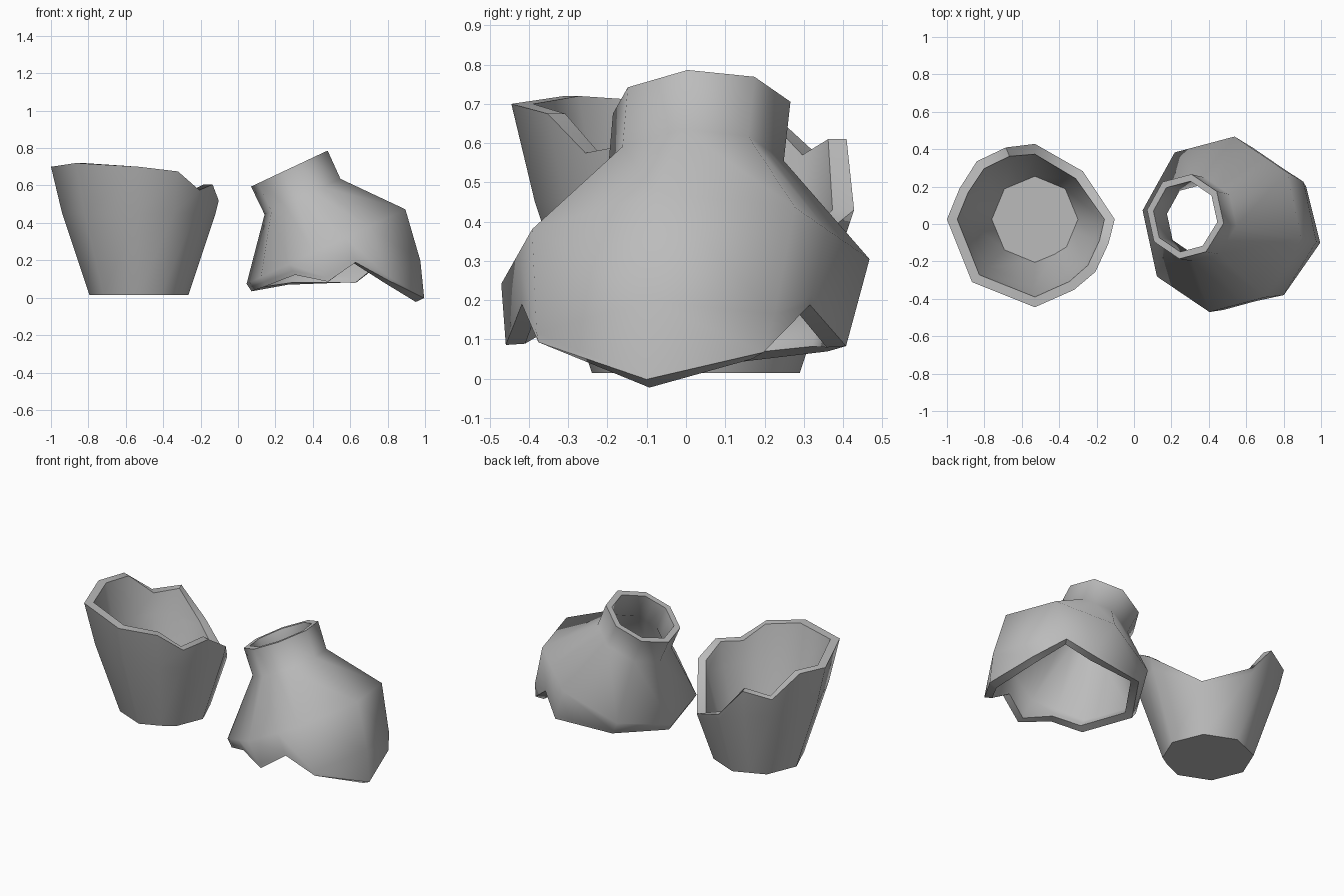
import bpy, bmesh, math
from mathutils import Vector

if "Cube" in bpy.data.objects:
    bpy.data.objects.remove(bpy.data.objects["Cube"])

clay = bpy.data.materials.new("grey clay")
clay.diffuse_color = (0.5, 0.5, 0.5, 1)
clay.use_nodes = True
clay.node_tree.nodes["Principled BSDF"].inputs["Base Color"].default_value = clay.diffuse_color


def octagon(angle, start):
    """Relative radius of an octagon with a corner at the start angle."""
    return math.cos(math.pi / 8) / math.cos(math.radians((angle - start) % 45 - 22.5))


def profile(points, h):
    """Radius at height h, interpolated along (height, radius) points."""
    for (h0, r0), (h1, r1) in zip(points, points[1:]):
        if h <= h1:
            break
    return r0 + (r1 - r0) * (h - h0) / (h1 - h0)


def loft(name, rings, capped):
    """Skin a list of rings; cap both ends or join the last to the first."""
    bm = bmesh.new()
    vs = [[bm.verts.new(p) for p in ring] for ring in rings]
    n = len(vs[0])
    pairs = list(zip(vs, vs[1:]))
    if capped:
        bm.faces.new(vs[0])
        bm.faces.new(vs[-1])
    else:
        pairs.append((vs[-1], vs[0]))
    for a, b in pairs:
        for i in range(n):
            j = (i + 1) % n
            bm.faces.new((a[i], a[j], b[j], b[i]))
    bmesh.ops.recalc_face_normals(bm, faces=bm.faces)
    mesh = bpy.data.meshes.new(name)
    bm.to_mesh(mesh)
    bm.free()
    mesh.materials.append(clay)
    ob = bpy.data.objects.new(name, mesh)
    bpy.context.collection.objects.link(ob)
    bpy.ops.object.select_all(action='DESELECT')
    ob.select_set(True)
    bpy.context.view_layer.objects.active = ob
    bpy.ops.object.shade_smooth_by_angle(angle=math.radians(58))


# Lower half: upright pot with a jagged rim, as (angle, rim height)
rim = [(0, .52), (45, .31), (90, .43), (112, .61), (135, .57), (158, .705),
       (180, .70), (225, .72), (270, .70), (299, .675), (319, .575), (342, .605)]
pot = [(.015, .265), (.45, .41), (.70, .47)]


def pot_ring(heights, inset):
    ring = []
    for (a, _), z in zip(rim, heights):
        r = (profile(pot, z) - inset) * octagon(a, 0)
        t = math.radians(a)
        ring.append((-.53 + r * math.cos(t), .025 + r * math.sin(t), z))
    return ring


edge = [z for _, z in rim]
waist = [min(.45, z - .03) for z in edge]
base = [.015] * len(rim)
floor = [.055] * len(rim)
loft("pot_base", [pot_ring(base, 0), pot_ring(waist, 0), pot_ring(edge, 0),
                  pot_ring(edge, .055), pot_ring(waist, .05),
                  pot_ring(floor, .048)], True)

# Upper half: tilted neck and shoulder with a jagged lower edge
broken = [(-9, -.767), (36, -.673), (55, -.499), (81, -.537), (126, -.393),
          (171, -.342), (216, -.35), (240, -.361), (261, -.469),
          (285, -.438), (303, -.60)]
shell = [(-.767, .363), (-.578, .43), (-.295, .475), (0, .227), (.166, .229)]
origin = Vector((.345, .025, .54))
side, back, axis = Vector((.905, 0, .425)), Vector((0, 1, 0)), Vector((-.425, .09, .905))


def shell_ring(heights, inset):
    ring = []
    for (a, _), h in zip(broken, heights):
        r = (profile(shell, h) - inset) * octagon(a, -9)
        t = math.radians(a)
        ring.append(origin + axis * h + side * r * math.cos(t) + back * r * math.sin(t))
    return ring


n = len(broken)
edge = [h for _, h in broken]
lower = [max(-.578, h + .025) for h in edge]
levels = [[.166] * n, [0] * n, [-.295] * n, lower, edge]
outer = [shell_ring(h, 0) for h in levels]
inner = [shell_ring(h, t) for h, t in zip(levels, (.038, .038, .05, .05, .05))]
loft("neck_and_shoulder", outer + inner[::-1], False)
